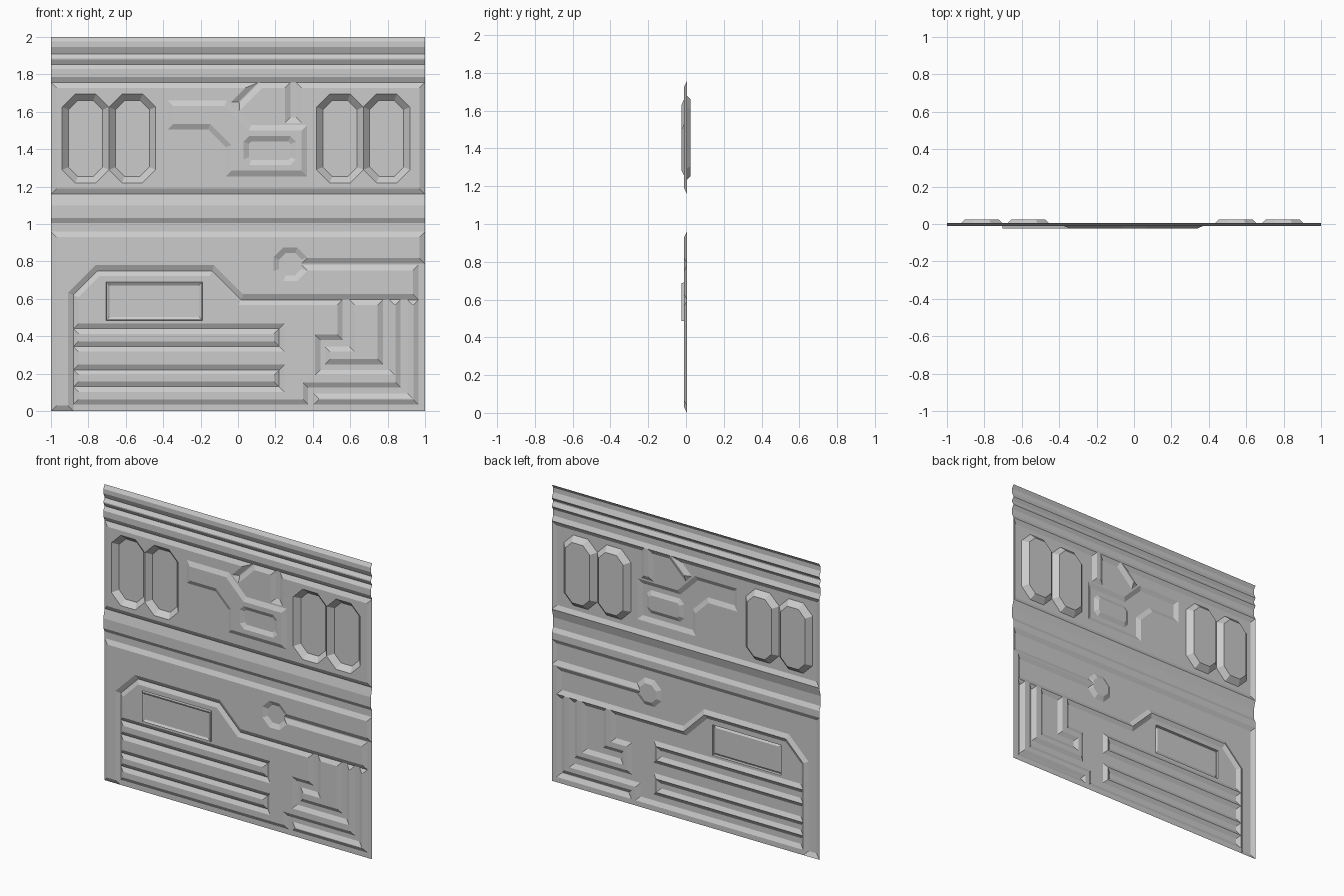
import bpy, bmesh
from mathutils import Vector
from mathutils.geometry import delaunay_2d_cdt

if "Cube" in bpy.data.objects:
    bpy.data.objects.remove(bpy.data.objects["Cube"])

# Depth levels (y): channel floor, plate face, raised relief, deep window floor
LOW, PLATE, HIGH, DEEP = 0.005, -0.010, -0.024, 0.024

pts, hts, segs = [], [], []


def line(points, h, closed=True):
    """Add a crease line at depth h (one depth, or one per point)."""
    n0, n = len(pts), len(points)
    for p in points:
        pts.append(Vector((p[0], p[1])))
        hts.append(h)
    for i in range(n if closed else n - 1):
        segs.append((n0 + i, n0 + (i + 1) % n))


def inset(loop, d):
    """Mitred inward offset of a counter-clockwise loop."""
    v = [Vector(p) for p in loop]
    out = []
    for i, p in enumerate(v):
        a = (p - v[i - 1]).normalized()
        b = (v[(i + 1) % len(v)] - p).normalized()
        na, nb = Vector((-a.y, a.x)), Vector((-b.y, b.x))
        out.append(p + (na + nb) * (d / (1 + na.dot(nb))))
    return out


def island(loop, h0, h1, d=0.03):
    """Bevelled step: outline at depth h0, inset outline at depth h1."""
    line(loop, h0)
    inner = inset(loop, d)
    line(inner, h1)
    return inner


def rect(x0, x1, z0, z1):
    return [(x0, z0), (x1, z0), (x1, z1), (x0, z1)]


def chamfered(x0, x1, z0, z1, c):
    return [(x0 + c, z0), (x1 - c, z0), (x1, z0 + c), (x1, z1 - c),
            (x1 - c, z1), (x0 + c, z1), (x0, z1 - c), (x0, z0 + c)]


# Outer border and the horizontal mouldings
line(rect(-1, 1, 0, 2), LOW)
for z, h in [(1.975, PLATE), (1.945, PLATE), (1.91, LOW),
             (1.887, PLATE), (1.88, PLATE), (1.853, LOW),
             (1.828, PLATE), (1.787, PLATE), (1.757, LOW),
             (1.16, LOW), (1.10, PLATE), (1.033, PLATE), (1.005, LOW), (0.96, LOW)]:
    line([(-1, z), (1, z)], h, closed=False)

# Upper plate with a straight slot and a diagonal slot from its top edge
island([(-1, 1.16), (1, 1.16), (1, 1.757), (.31, 1.757), (.31, 1.57), (.28, 1.57),
        (.28, 1.757), (.118, 1.757), (.009, 1.648), (.005, 1.652), (.11, 1.757),
        (-1, 1.757)], LOW, PLATE)

# Four sunken windows
for x in (-.94, -.69, .42, .67):
    island(chamfered(x, x + .25, 1.22, 1.695, .07), PLATE, DEEP, 0.034)

# Raised stepped duct with a sunken hatch
island([(-.375, 1.505), (-.16, 1.505), (-.065, 1.41), (-.065, 1.255), (.37, 1.255),
        (.37, 1.53), (.07, 1.53), (-.06, 1.66), (-.375, 1.66)], PLATE, HIGH)
island(chamfered(.03, .31, 1.315, 1.47, .03), HIGH, PLATE, 0.028)

# Lower surround plate, with octagonal socket and its groove to the right
island([(-1, 0), (-.88, 0), (-.88, .62), (-.75, .75), (-.14, .75), (.015, .595),
        (.965, .595), (.965, .782), (.34, .782), (.34, .76), (.305, .725),
        (.255, .725), (.22, .76), (.22, .81), (.255, .845), (.305, .845),
        (.34, .81), (.34, .788), (1, .788), (1, .96), (-1, .96)], LOW, PLATE)

# Lower main plate, cut out around the ribs
island([(-.88, .035), (.375, .035), (.375, .125), (.87, .125), (.87, .595),
        (.81, .595), (.81, .22), (.44, .22), (.44, .38), (.56, .38), (.56, .595),
        (.015, .595), (-.14, .75), (-.75, .75), (-.88, .62), (-.88, .44),
        (.22, .44), (.22, .345), (-.88, .345), (-.88, .22), (.22, .22),
        (.22, .13), (-.88, .13)], LOW, PLATE, 0.028)

# Horizontal ribs
for z0, z1 in ((.345, .44), (.13, .22)):
    island(rect(-.88, .22, z0, z1), LOW, PLATE, 0.028)

# L-shaped ribs
for x0, x1, x2, z0, z1 in ((.465, .595, .775, .25, .345), (.405, .905, .965, .035, .095)):
    island([(x0, z0), (x2, z0), (x2, .595), (x1, .595), (x1, z1), (x0, z1)],
           LOW, PLATE, 0.028)

# Raised framed display box
rim = island(rect(-.705, -.19, .485, .69), PLATE, HIGH, 0.003)
island(inset(rim, 0.003), HIGH, -0.016, 0.012)

# Triangulate all creases into one relief sheet
verts, _, faces, source, _, _ = delaunay_2d_cdt(pts, segs, [], 0, 1e-5)
bm = bmesh.new()
bv = [bm.verts.new((v.x, hts[s[0]] if s else LOW, v.y)) for v, s in zip(verts, source)]
for f in faces:
    bm.faces.new([bv[i] for i in f])
bm.normal_update()
bmesh.ops.reverse_faces(bm, faces=[f for f in bm.faces if f.normal.y > 0])

mesh = bpy.data.meshes.new("wall_panel")
bm.to_mesh(mesh)
bm.free()
panel = bpy.data.objects.new("wall_panel", mesh)
bpy.context.collection.objects.link(panel)

grey = bpy.data.materials.new("plain_grey")
grey.diffuse_color = (0.6, 0.6, 0.6, 1)
grey.use_nodes = True
grey.node_tree.nodes["Principled BSDF"].inputs["Base Color"].default_value = grey.diffuse_color
mesh.materials.append(grey)
